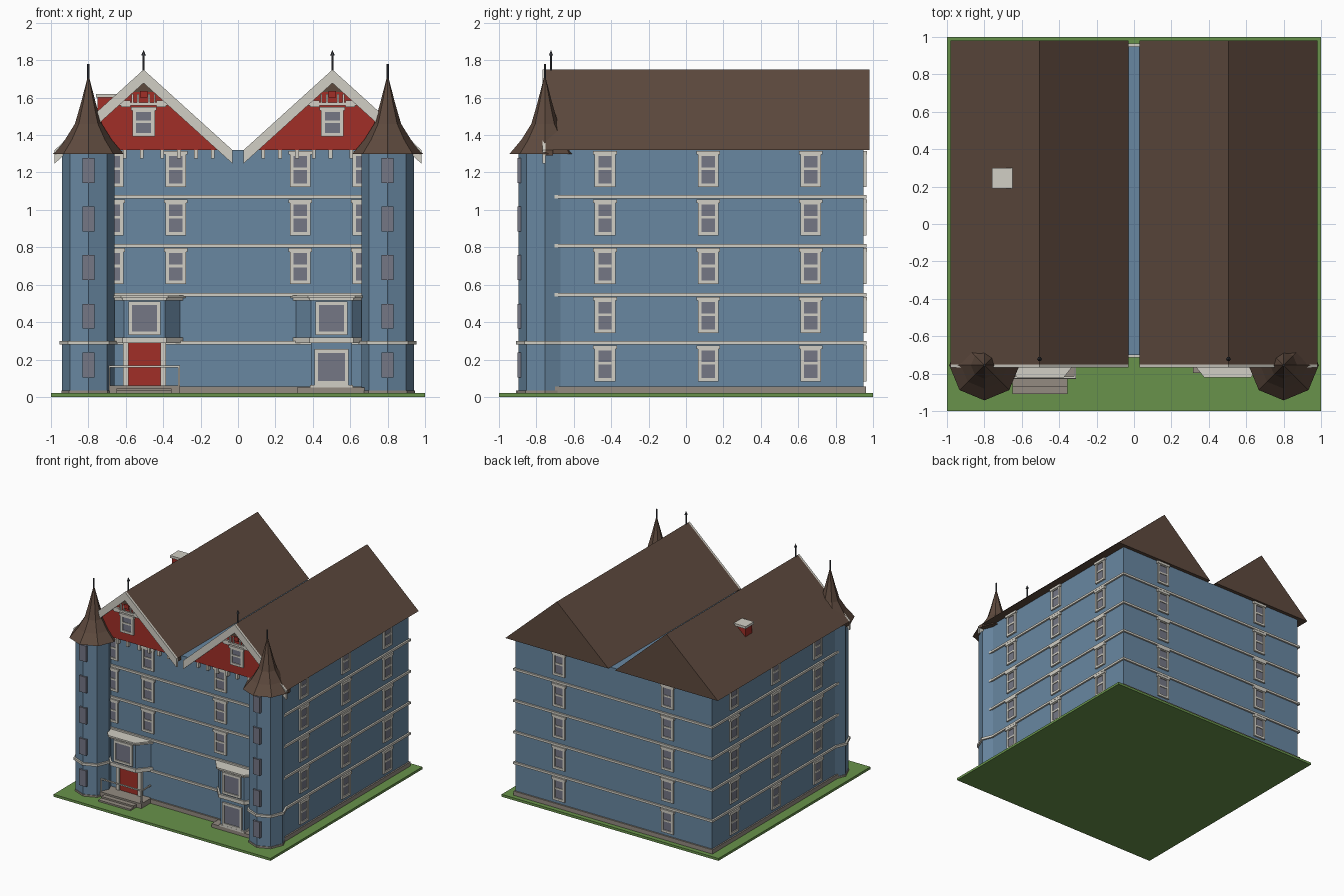
import bpy, bmesh, math
from mathutils import Matrix, Vector

if "Cube" in bpy.data.objects:
    bpy.data.objects.remove(bpy.data.objects["Cube"])


def material(name, r, g, b):
    m = bpy.data.materials.new(name)
    m.diffuse_color = tuple((c / 255) ** 2.2 for c in (r, g, b)) + (1,)
    m.use_nodes = True
    m.node_tree.nodes["Principled BSDF"].inputs["Base Color"].default_value = m.diffuse_color
    return m


BLUE = material("blue_siding", 104, 134, 160)
TRIM = material("cream_trim", 208, 205, 195)
ROOF = material("brown_shingle", 94, 75, 64)
RED = material("red_paint", 160, 50, 44)
GLASS = material("grey_glass", 116, 118, 132)
STONE = material("stone", 146, 138, 128)
GRASS = material("grass", 104, 145, 76)
IRON = material("dark_iron", 66, 68, 74)


def finish(name, bm, mats):
    bmesh.ops.recalc_face_normals(bm, faces=bm.faces)
    me = bpy.data.meshes.new(name)
    bm.to_mesh(me)
    bm.free()
    for m in mats:
        me.materials.append(m)
    ob = bpy.data.objects.new(name, me)
    bpy.context.collection.objects.link(ob)
    return ob


def add_box(bm, x0, x1, y0, y1, z0, z1, mi=0):
    mat = Matrix.Translation(((x0 + x1) / 2, (y0 + y1) / 2, (z0 + z1) / 2)) \
        @ Matrix.Diagonal((x1 - x0, y1 - y0, z1 - z0, 1))
    vs = bmesh.ops.create_cube(bm, size=1, matrix=mat)["verts"]
    for f in {f for v in vs for f in v.link_faces}:
        f.material_index = mi


def boxes(name, mat, *dims):
    bm = bmesh.new()
    for d in dims:
        add_box(bm, *d)
    return finish(name, bm, [mat])


def extrude(name, mat, pts, axis, lo, hi):
    """Extrude a 2D outline: axis 'y' takes (x, z), axis 'z' takes (x, y)."""
    bm = bmesh.new()
    put = (lambda p, h: (p[0], h, p[1])) if axis == "y" else (lambda p, h: (p[0], p[1], h))
    a = [bm.verts.new(put(p, lo)) for p in pts]
    b = [bm.verts.new(put(p, hi)) for p in pts]
    bm.faces.new(a)
    bm.faces.new(b)
    for i in range(len(pts)):
        j = (i + 1) % len(pts)
        bm.faces.new((a[i], a[j], b[j], b[i]))
    return finish(name, bm, [mat])


def lathe(name, mat, profile, cx, cy, n=8):
    """Revolve (radius, z) points into an n-sided shell."""
    bm = bmesh.new()
    rings = [[bm.verts.new((cx + r * math.cos(2 * math.pi * i / n),
                            cy + r * math.sin(2 * math.pi * i / n), z)) for i in range(n)]
             for r, z in profile]
    for a, b in zip(rings, rings[1:]):
        for i in range(n):
            j = (i + 1) % n
            bm.faces.new((a[i], a[j], b[j], b[i]))
    bmesh.ops.remove_doubles(bm, verts=bm.verts, dist=1e-5)
    return finish(name, bm, [mat])


def ring(name, mat, out, z0, z1):
    """Moulding around all four walls."""
    boxes(name, mat,
          (-BX - out, BX + out, YF - out, YF, z0, z1), (-BX - out, BX + out, YB, YB + out, z0, z1),
          (-BX - out, -BX, YF, YB, z0, z1), (BX, BX + out, YF, YB, z0, z1))


def window(name, pos, turn=0, w=0.11, h=0.185, rail=True, head=True):
    """Framed window facing -y before turning; pos is the centre on the wall."""
    bm = bmesh.new()
    x, z, t, d = w / 2, h / 2, 0.019, -0.014
    add_box(bm, -x, -x + t, d, 0, -z, z)
    add_box(bm, x - t, x, d, 0, -z, z)
    add_box(bm, -x + t, x - t, d, 0, -z, -z + t)
    add_box(bm, -x + t, x - t, d, 0, z - t, z)
    if head:
        add_box(bm, -x - 0.008, x + 0.008, d - 0.005, 0, z - 0.012, z + 0.008)
    if rail:
        add_box(bm, -x + t, x - t, d + 0.003, 0, -0.002, 0.012)
    add_box(bm, -x + t, x - t, -0.006, 0, -z + t, z - t, 1)
    ob = finish(name, bm, [TRIM, GLASS])
    ob.matrix_world = Matrix.Translation(Vector(pos)) @ Matrix.Rotation(turn, 4, "Z")


BX, YF, YB, TOP = 0.905, -0.70, 0.95, 1.32
TX, TY, TR = 0.80, -0.755, 0.14
FLOORS = [0.17 + 0.26 * i for i in range(5)]

# Lawn, walls, plinth and storey bands
boxes("lawn", GRASS, (-1, 1, -1, 1, 0, 0.02))
boxes("walls", BLUE, (-BX, BX, YF, YB, 0.02, TOP))
ring("plinth", STONE, 0.012, 0.02, 0.055)
for zc in (0.29, 0.547, 0.808, 1.07):
    ring("storey_band", TRIM, 0.014, zc - 0.009, zc + 0.009)

# Wall windows
for z in FLOORS:
    for s in (-1, 1):
        for y in (-0.433, 0.118, 0.668):
            window("side_window", (s * BX, y, z + 0.005), s * math.pi / 2)
        window("back_window", (s * 0.5, YB, z + 0.005), math.pi)
        if z > 0.6:
            for x in (0.333, 0.667):
                window("front_window", (s * x, YF, z + 0.005))

for s in (-1, 1):
    # Corner tower with flared roof
    cx = s * TX
    lathe("tower", BLUE, [(TR, 0.02), (TR, TOP)], cx, TY)
    lathe("tower_band", TRIM, [(TR, 0.28), (TR + 0.015, 0.28), (TR + 0.015, 0.3), (TR, 0.3)], cx, TY)
    lathe("tower_plinth", STONE, [(TR + 0.005, 0.02), (TR + 0.005, 0.035), (TR, 0.035)], cx, TY)
    lathe("tower_roof", ROOF, [(0, 1.30), (0.188, 1.30), (0.125, 1.375), (0.072, 1.46),
                               (0.04, 1.57), (0.004, 1.71)], cx, TY)
    lathe("tower_finial", IRON, [(0.006, 1.67), (0.006, 1.78), (0, 1.78)], cx, TY, 6)
    for z in FLOORS:
        boxes("tower_window", GLASS, (cx - 0.032, cx + 0.032, TY - TR - 0.007, TY - TR + 0.018,
                                      z - 0.065, z + 0.068))

    # Gabled roof
    g = s * 0.505
    W, P = 0.475, 1.75
    slope = (P - TOP) / W
    tri = [(g - W, TOP), (g, P), (g + W, TOP)]
    extrude("main_roof", ROOF, tri, "y", -0.71, 0.98)

    def chevron(name, mat, drop, y0, y1):
        extrude(name, mat, tri + [(g + W, TOP - drop), (g, P - drop), (g - W, TOP - drop)], "y", y0, y1)

    chevron("roof_overhang", ROOF, 0.03, -0.75, -0.71)
    chevron("bargeboard", TRIM, 0.072, -0.768, -0.75)
    extrude("gable_wall", RED, [(g - W + 0.03, TOP), (g, P - 0.03), (g + W - 0.03, TOP)],
            "y", -0.73, -0.71)
    window("gable_window", (g, -0.73, 1.467), w=0.12, h=0.15)

    # Gable peak truss
    zb = 1.565
    hw = (P - 0.06 - zb) / slope
    extrude("peak_panel", ROOF, [(g - 0.055, 1.63), (g, 1.68), (g + 0.055, 1.63)], "y", -0.738, -0.73)
    boxes("peak_truss", TRIM, (g - hw, g + hw, -0.745, -0.73, zb - 0.008, zb + 0.008),
          (g - 0.12, g - 0.07, -0.747, -0.73, 1.55, 1.585), (g + 0.07, g + 0.12, -0.747, -0.73, 1.55, 1.585),
          *[(g + k - 0.005, g + k + 0.005, -0.745, -0.73, zb, 1.62) for k in (-0.06, -0.03, 0.03, 0.06)])
    boxes("peak_post", RED, (g - 0.02, g + 0.02, -0.748, -0.73, 1.60, 1.635))

    # Brackets under the gable
    boxes("gable_brackets", TRIM, *[(g + k - 0.01, g + k + 0.01, -0.728, YF, 1.275, TOP)
                                    for k in (-0.19, -0.1, -0.01, 0.1, 0.19, 0.28, -0.28, 0.37, -0.37)])
    lathe("gable_finial", IRON, [(0.006, 1.72), (0.006, 1.825), (0.013, 1.825), (0, 1.855)],
          s * 0.505, -0.722, 6)

    # Angled bay on the second storey
    b = s * 0.50

    def bay(name, mat, grow, z0, z1):
        extrude(name, mat, [(b - 0.19 - grow, YF), (b - 0.11 - grow / 2, -0.79 - grow),
                            (b + 0.11 + grow / 2, -0.79 - grow), (b + 0.19 + grow, YF)], "z", z0, z1)

    bay("bay", BLUE, 0, 0.31, 0.515)
    bay("bay_cornice", TRIM, 0.015, 0.515, 0.53)
    bay("bay_cap", TRIM, 0.03, 0.53, 0.543)
    bay("bay_sill", TRIM, 0.015, 0.288, 0.318)
    window("bay_window", (b, -0.79, 0.42), w=0.17, h=0.18, rail=False, head=False)

# Lower bay on the right
boxes("lower_bay", BLUE, (0.39, 0.61, -0.785, YF, 0.02, 0.29))
boxes("lower_bay_plinth", STONE, (0.315, 0.685, -0.797, YF, 0.02, 0.05))
boxes("lower_bay_sill", TRIM, (0.385, 0.615, -0.80, YF, 0.05, 0.065))
window("lower_bay_window", (0.5, -0.785, 0.16), w=0.18, h=0.19, rail=False, head=False)

# Entrance door, porch steps and railing on the left
boxes("door_frame", TRIM, (-0.615, -0.585, -0.73, YF, 0.05, 0.29), (-0.415, -0.385, -0.73, YF, 0.05, 0.29))
boxes("door", RED, (-0.585, -0.415, -0.72, YF, 0.05, 0.288))
boxes("porch_steps", STONE, (-0.69, -0.31, -0.83, YF, 0.02, 0.06),
      (-0.65, -0.355, -0.87, -0.83, 0.02, 0.046), (-0.65, -0.355, -0.91, -0.87, 0.02, 0.033))
boxes("porch_railing", TRIM, (-0.695, -0.31, -0.825, -0.815, 0.158, 0.168),
      *[d for x in (-0.695, -0.32) for d in ((x, x + 0.01, -0.825, -0.815, 0.06, 0.16),
                                             (x, x + 0.01, -0.815, YF, 0.158, 0.168))])

# Chimney
boxes("chimney", RED, (-0.75, -0.66, 0.20, 0.29, 1.48, 1.60))
boxes("chimney_cap", TRIM, (-0.76, -0.65, 0.19, 0.30, 1.60, 1.62))
